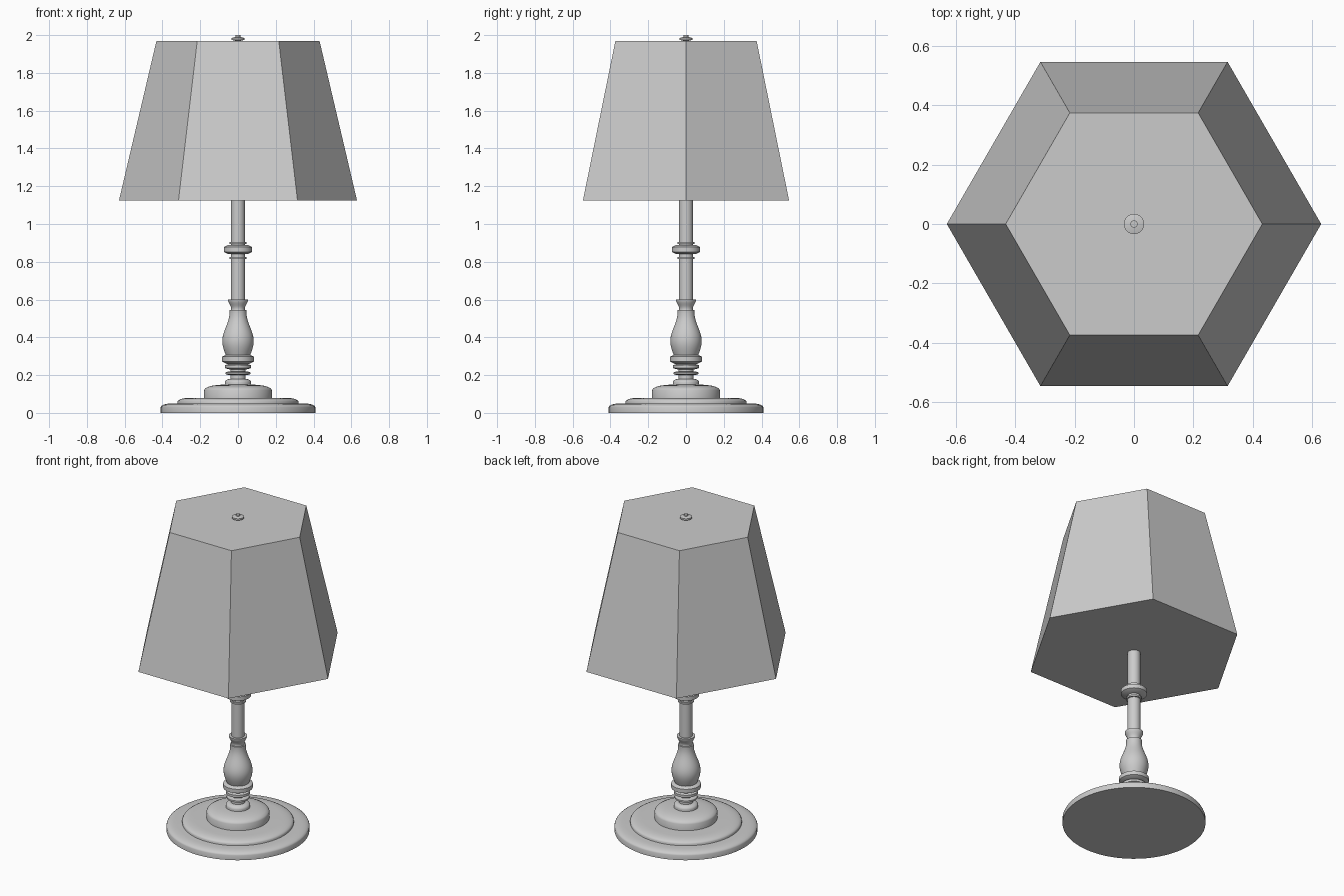
import bpy, bmesh
from math import cos, sin, pi, radians

cube = bpy.data.objects.get("Cube")
if cube:
    bpy.data.objects.remove(cube)

grey = (0.6, 0.6, 0.6, 1)
material = bpy.data.materials.new("light_grey")
material.use_nodes = True
material.diffuse_color = grey
material.node_tree.nodes["Principled BSDF"].inputs["Base Color"].default_value = grey


def turned(name, profile, sides=64):
    """Lathe (radius, height) pairs around z and close both ends with flat caps."""
    bm = bmesh.new()
    rings = []
    for radius, height in profile:
        angles = [2 * pi * side / sides for side in range(sides)]
        rings.append([bm.verts.new((radius * cos(a), radius * sin(a), height)) for a in angles])
    for low, high in zip(rings, rings[1:]):
        for side in range(sides):
            after = (side + 1) % sides
            bm.faces.new((low[side], low[after], high[after], high[side]))
    bm.faces.new(reversed(rings[0]))
    bm.faces.new(rings[-1])
    mesh = bpy.data.meshes.new(name)
    bm.to_mesh(mesh)
    bm.free()
    mesh.materials.append(material)
    part = bpy.data.objects.new(name, mesh)
    bpy.context.collection.objects.link(part)
    return part


def smooth(part):
    """Shade a round part smoothly while keeping its crisp edges."""
    bpy.ops.object.select_all(action="DESELECT")
    part.select_set(True)
    bpy.context.view_layer.objects.active = part
    bpy.ops.object.shade_smooth_by_angle(angle=radians(35))


def plinth(name, radius, bottom, top, shoulder, crown):
    """Upright wall that rounds over above the shoulder to the crown radius."""
    steps = 5
    profile = [(radius, bottom)]
    for step in range(steps + 1):
        turn = pi / 2 * step / steps
        profile.append((crown + (radius - crown) * cos(turn),
                        shoulder + (top - shoulder) * sin(turn)))
    smooth(turned(name, profile))


def bead(name, radius, bottom, top, waist):
    """Ring with a short upright rim and a sloping underside and top."""
    rim = (top - bottom) / 4
    smooth(turned(name, [(waist, bottom), (radius, bottom + rim),
                         (radius, top - rim), (waist, top)]))


def rod(name, radius, bottom, top):
    """Plain round post."""
    smooth(turned(name, [(radius, bottom), (radius, top)]))


def swell(name, belly, neck, middle, reach, bottom, top):
    """Vase whose radius follows a cosine wave, widest at the middle height."""
    steps = 20
    profile = []
    for step in range(steps + 1):
        height = bottom + (top - bottom) * step / steps
        wave = (1 + cos(pi * (height - middle) / reach)) / 2
        profile.append((neck + (belly - neck) * wave, height))
    smooth(turned(name, profile))


# Stepped round foot
plinth("foot_slab", radius=0.41, bottom=0, top=0.05, shoulder=0.03, crown=0.35)
plinth("foot_step", radius=0.32, bottom=0.04, top=0.08, shoulder=0.06, crown=0.25)
plinth("foot_drum", radius=0.18, bottom=0.07, top=0.15, shoulder=0.12, crown=0.07)
plinth("foot_button", radius=0.07, bottom=0.14, top=0.18, shoulder=0.16, crown=0.04)

# Thin core and the rings stacked below the vase
rod("lower_core", radius=0.04, bottom=0.17, top=0.32)
bead("lower_ring", radius=0.065, bottom=0.2, top=0.22, waist=0.05)
bead("middle_ring", radius=0.07, bottom=0.23, top=0.26, waist=0.045)
bead("upper_ring", radius=0.085, bottom=0.26, top=0.31, waist=0.06)

# Vase, its collar and the flared cup above it
swell("vase", belly=0.083, neck=0.045, middle=0.38, reach=0.15, bottom=0.3, top=0.53)
rod("vase_collar", radius=0.045, bottom=0.53, top=0.545)
swell("flared_cup", belly=0.053, neck=0.036, middle=0.6, reach=0.05, bottom=0.54, top=0.6)

# Column running up into the shade, with its middle rings
rod("column", radius=0.037, bottom=0.6, top=1.15)
rod("column_lower_band", radius=0.046, bottom=0.815, top=0.825)
bead("column_ring", radius=0.075, bottom=0.84, top=0.89, waist=0.05)
rod("column_upper_band", radius=0.045, bottom=0.895, top=0.905)

# Closed six-sided shade
turned("shade", [(0.63, 1.125), (0.432, 1.968)], sides=6)

# Small finial on top
rod("finial_stem", radius=0.012, bottom=1.96, top=2)
bead("finial_disc", radius=0.034, bottom=1.97, top=1.99, waist=0.014)
